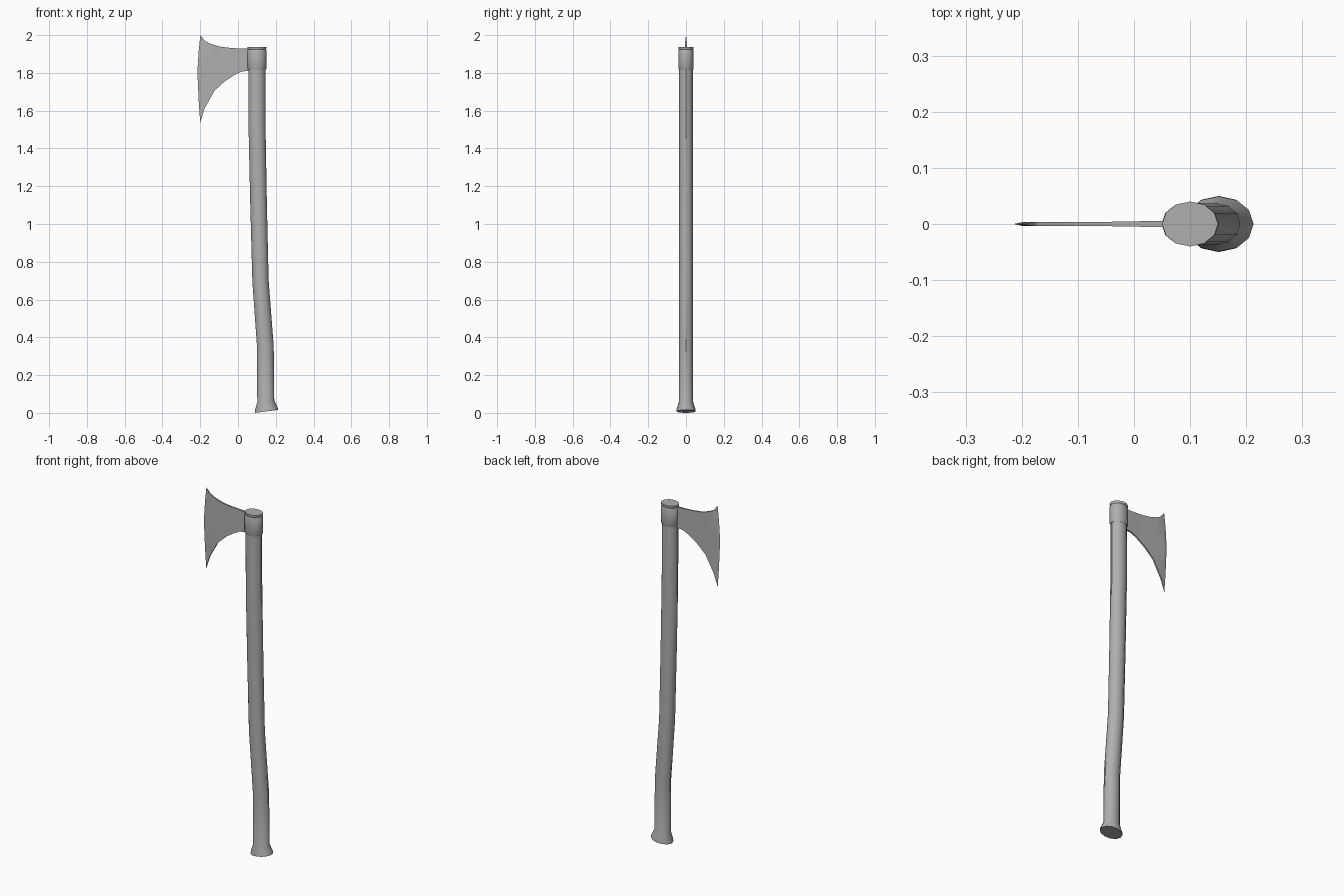
import bpy, bmesh, math

if "Cube" in bpy.data.objects:
    bpy.data.objects.remove(bpy.data.objects["Cube"])

SIDES = 12

# Dark grey shared by every part
grey = bpy.data.materials.new("dark_grey")
grey.diffuse_color = (0.43, 0.43, 0.43, 1)
grey.use_nodes = True
grey.node_tree.nodes["Principled BSDF"].inputs["Base Color"].default_value = grey.diffuse_color


def finish(bm, name, angle):
    bmesh.ops.recalc_face_normals(bm, faces=bm.faces)
    me = bpy.data.meshes.new(name)
    bm.to_mesh(me)
    bm.free()
    me.materials.append(grey)
    ob = bpy.data.objects.new(name, me)
    bpy.context.collection.objects.link(ob)
    bpy.ops.object.select_all(action='DESELECT')
    ob.select_set(True)
    bpy.context.view_layer.objects.active = ob
    bpy.ops.object.shade_smooth_by_angle(angle=math.radians(angle))
    return ob


def loft(name, rings):
    """Elliptical loft; each ring is (z, centre x, radius x, radius y, tilt)."""
    bm = bmesh.new()
    loops = []
    for z, cx, rx, ry, tilt in rings:
        loops.append([])
        for i in range(SIDES):
            a = 2 * math.pi * i / SIDES
            c = math.cos(a)
            loops[-1].append(bm.verts.new((cx + rx * c, ry * math.sin(a), z + tilt * c)))
    for lo, hi in zip(loops, loops[1:]):
        for i in range(SIDES):
            j = (i + 1) % SIDES
            bm.faces.new((lo[i], lo[j], hi[j], hi[i]))
    bm.faces.new(loops[0][::-1])
    bm.faces.new(loops[-1])
    return finish(bm, name, 35)


# Curved wooden handle with a flared, tilted foot
loft("handle", [
    (0.008, 0.151, 0.062, 0.050, 0.008),
    (0.022, 0.150, 0.060, 0.049, 0.007),
    (0.060, 0.147, 0.045, 0.038, 0.004),
    (0.350, 0.145, 0.044, 0.037, 0.003),
    (0.700, 0.119, 0.043, 0.037, 0.003),
    (1.100, 0.109, 0.044, 0.037, 0.001),
    (1.500, 0.101, 0.045, 0.037, 0.000),
    (1.930, 0.100, 0.045, 0.037, 0.000),
])

# Metal collar around the head end, and the handle cap above it
loft("collar", [
    (1.818, 0.100, 0.047, 0.038, 0),
    (1.824, 0.100, 0.051, 0.040, 0),
    (1.918, 0.100, 0.051, 0.040, 0),
    (1.924, 0.100, 0.047, 0.038, 0),
])
loft("handle_cap", [
    (1.922, 0.100, 0.046, 0.037, 0),
    (1.929, 0.100, 0.050, 0.040, 0),
    (1.938, 0.100, 0.050, 0.040, 0),
])

# Blade: flat cheeks, with the cutting edge tapering to nothing
top = [(0.060, 1.928, 0.005), (0.015, 1.929, 0.005), (-0.040, 1.932, 0.004),
       (-0.095, 1.939, 0.004), (-0.140, 1.952, 0.004), (-0.175, 1.969, 0.004)]
bottom = [(0.060, 1.812, 0.005), (0.015, 1.806, 0.005), (-0.020, 1.788, 0.004),
          (-0.070, 1.755, 0.004), (-0.125, 1.705, 0.004), (-0.177, 1.612, 0.004)]
edge = [(-0.199, 2.0), (-0.208, 1.92), (-0.2135, 1.83),
        (-0.2135, 1.77), (-0.208, 1.65), (-0.200, 1.538)]
bm = bmesh.new()
stations = []
for t, b in zip(top, bottom):
    loop = []
    for s in (-1, 1):
        col = []
        for i in range(6):
            f = i / 5
            x = t[0] + (b[0] - t[0]) * f - 0.022 * math.sin(math.pi * f) * (t is top[-1])
            col.append(bm.verts.new((x, s * t[2], t[1] + (b[1] - t[1]) * f)))
        loop += col if s < 0 else col[::-1]
    stations.append(loop)
for p, q in zip(stations, stations[1:]):
    for i in range(12):
        j = (i + 1) % 12
        bm.faces.new((p[i], p[j], q[j], q[i]))
bm.faces.new(stations[0])
tips = [bm.verts.new((x, 0, z)) for x, z in edge]
last = stations[-1]
for i in range(5):
    bm.faces.new((last[i], last[i + 1], tips[i + 1], tips[i]))
    bm.faces.new((last[11 - i], last[10 - i], tips[i + 1], tips[i]))
bm.faces.new((last[0], last[11], tips[0]))
bm.faces.new((last[5], last[6], tips[5]))
finish(bm, "blade", 10)
